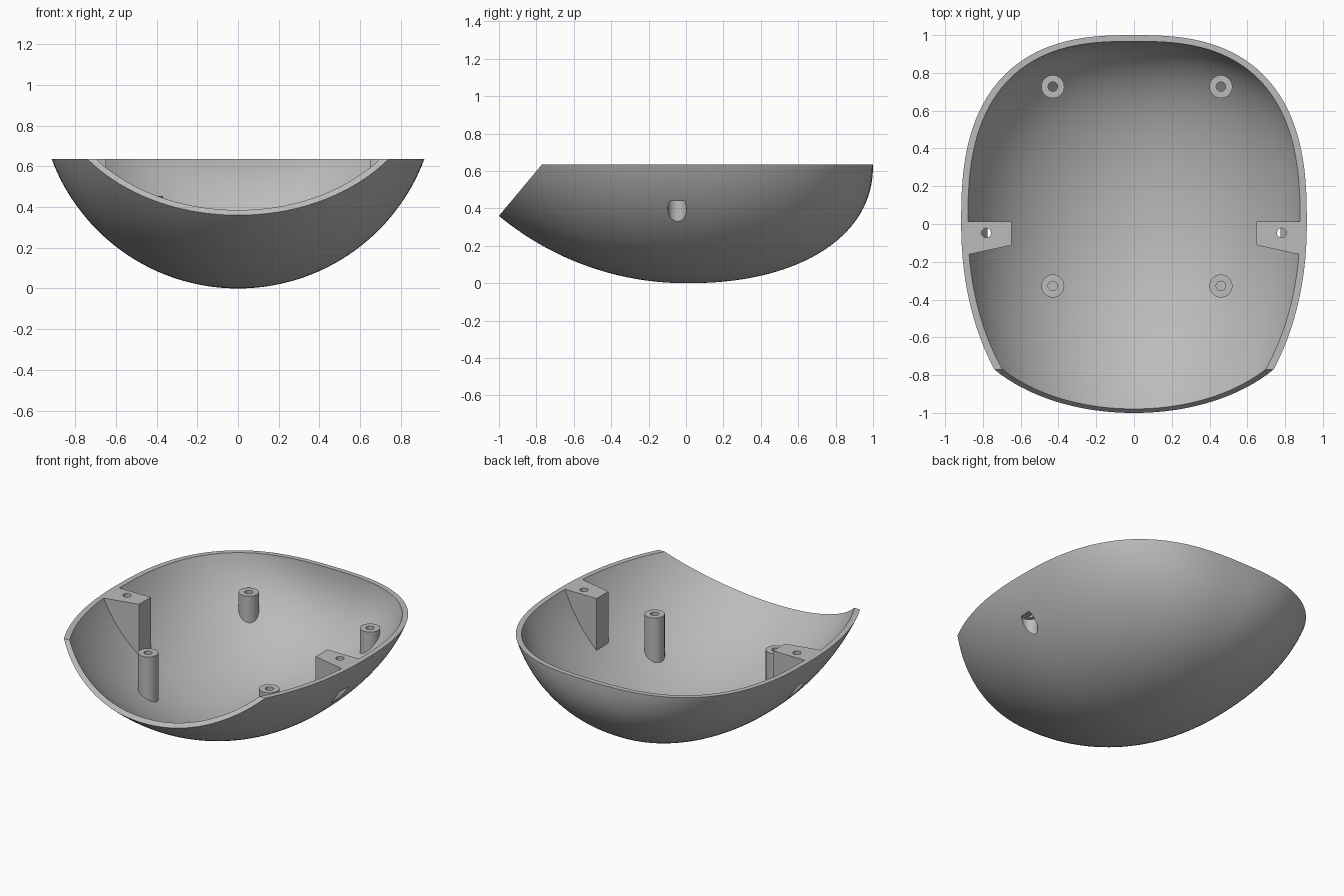
import bpy, bmesh
from math import cos, sin, pi, sqrt, copysign
from mathutils import Matrix

if "Cube" in bpy.data.objects:
    bpy.data.objects.remove(bpy.data.objects["Cube"])

RIM = 0.635      # height of the flat rim
WALL = 0.033     # shell thickness
TOP = 0.75       # lofts run past the rim before trimming

grey = bpy.data.materials.new("plain_grey")
grey.use_nodes = True
grey.diffuse_color = (0.5, 0.5, 0.5, 1)
grey.node_tree.nodes["Principled BSDF"].inputs["Base Color"].default_value = (0.5, 0.5, 0.5, 1)


def finish(bm, name):
    bmesh.ops.recalc_face_normals(bm, faces=bm.faces)
    mesh = bpy.data.meshes.new(name)
    bm.to_mesh(mesh)
    bm.free()
    mesh.materials.append(grey)
    obj = bpy.data.objects.new(name, mesh)
    bpy.context.collection.objects.link(obj)
    return obj


def power(value, exponent):
    return copysign(abs(value) ** exponent, value)


def arc_reach(radius, z):
    return sqrt(radius ** 2 - (radius - z) ** 2)


def bowl(name, inset, levels=48, sides=128):
    """Closed bowl lofted from superellipse outlines, pushed inward by inset."""
    bm = bmesh.new()
    base = bm.verts.new((0, 0, 0))
    previous = None
    for k in range(1, levels + 1):
        z = TOP * (k / levels) ** 2
        low = min(z / RIM, 1)
        width, front = arc_reach(0.977, z), arc_reach(1.57, z)
        back = (1 - (1 - low) ** 2.2) ** (1 / 2.2)
        ring = []
        for i in range(sides):
            a = 2 * pi * i / sides
            rear = sin(a) >= 0
            e = 2 / (2 + 0.65 * low) if rear else 2 / (2 + 0.08 * low)
            x = width * power(cos(a), e)
            y = (back if rear else front) * power(sin(a), e)
            ring.append(bm.verts.new((x, y, z)))
        for i in range(sides):
            j = (i + 1) % sides
            if previous:
                bm.faces.new((previous[i], previous[j], ring[j], ring[i]))
            else:
                bm.faces.new((base, ring[j], ring[i]))
        previous = ring
    bmesh.ops.recalc_face_normals(bm, faces=bm.faces)
    bm.normal_update()
    outward = 1 if base.normal.z < 0 else -1
    moves = [(v, v.normal * inset * outward) for v in bm.verts]
    for v, move in moves:
        v.co -= move
    bm.faces.new(previous)
    return finish(bm, name)


def prism(name, outline, to_3d, start, end):
    """Extrude a flat outline between two depths."""
    bm = bmesh.new()
    ends = [[bm.verts.new(to_3d(p, q, d)) for p, q in outline] for d in (start, end)]
    n = len(outline)
    for loop in ends:
        bm.faces.new(loop)
    for i in range(n):
        j = (i + 1) % n
        bm.faces.new((ends[0][i], ends[0][j], ends[1][j], ends[1][i]))
    return finish(bm, name)


def rod(name, x, y, radius, bottom, top):
    bm = bmesh.new()
    bmesh.ops.create_cone(bm, cap_ends=True, segments=40, radius1=radius, radius2=radius,
                          depth=top - bottom,
                          matrix=Matrix.Translation((x, y, (top + bottom) / 2)))
    return finish(bm, name)


def carve(obj, tool, operation="DIFFERENCE"):
    mod = obj.modifiers.new("carve", "BOOLEAN")
    mod.operation, mod.object, mod.solver = operation, tool, "EXACT"
    bpy.context.view_layer.objects.active = obj
    bpy.ops.object.modifier_apply(modifier=mod.name)


# Shell, with hollow, flat rim and sloping front opening
shell = bowl("shell", 0)
hollow = bowl("hollow_cutter", WALL)
limit = bowl("part_limit", WALL * 0.6)
trim = prism("trim_cutter",
             [(-1.4, -0.118), (-0.77, RIM), (1.4, RIM), (1.4, 1.2), (-1.4, 1.2)],
             lambda y, z, x: (x, y, z), -1.5, 1.5)
carve(shell, hollow)
carve(shell, trim)
parts, helpers = [shell], [hollow, limit, trim]

# Side brackets with screw holes, counterbored through the outside of the shell
for side, label in ((1, "left"), (-1, "right")):
    bracket = prism(label + "_bracket",
                    [(0.648, 0.012), (1.1, 0.012), (1.1, -0.21), (0.648, -0.112)],
                    lambda x, y, z: (side * x, y, z), 0.1, RIM)
    carve(bracket, limit, "INTERSECT")
    hole = rod("hole_cutter", side * 0.782, -0.047, 0.025, 0.3, 0.8)
    bore = rod("bore_cutter", side * 0.782, -0.047, 0.05, 0, 0.44)
    carve(bracket, hole)
    carve(bracket, bore)
    carve(shell, bore)
    parts.append(bracket)
    helpers += [hole, bore]

# Four hollow screw posts standing on the inside of the shell
for y, place in ((0.727, "back"), (-0.328, "front")):
    for x, label in ((0.46, "left"), (-0.43, "right")):
        post = rod(place + "_" + label + "_post", x, y, 0.061, 0.02, 0.455)
        carve(post, limit, "INTERSECT")
        hole = rod("hole_cutter", x, y, 0.025, 0.2, 0.6)
        carve(post, hole)
        parts.append(post)
        helpers.append(hole)

for helper in helpers:
    bpy.data.objects.remove(helper)

# Smooth the curves and keep the edges crisp
bpy.ops.object.select_all(action="DESELECT")
for part in parts:
    part.select_set(True)
bpy.context.view_layer.objects.active = shell
bpy.ops.object.shade_smooth_by_angle(angle=pi / 6)
